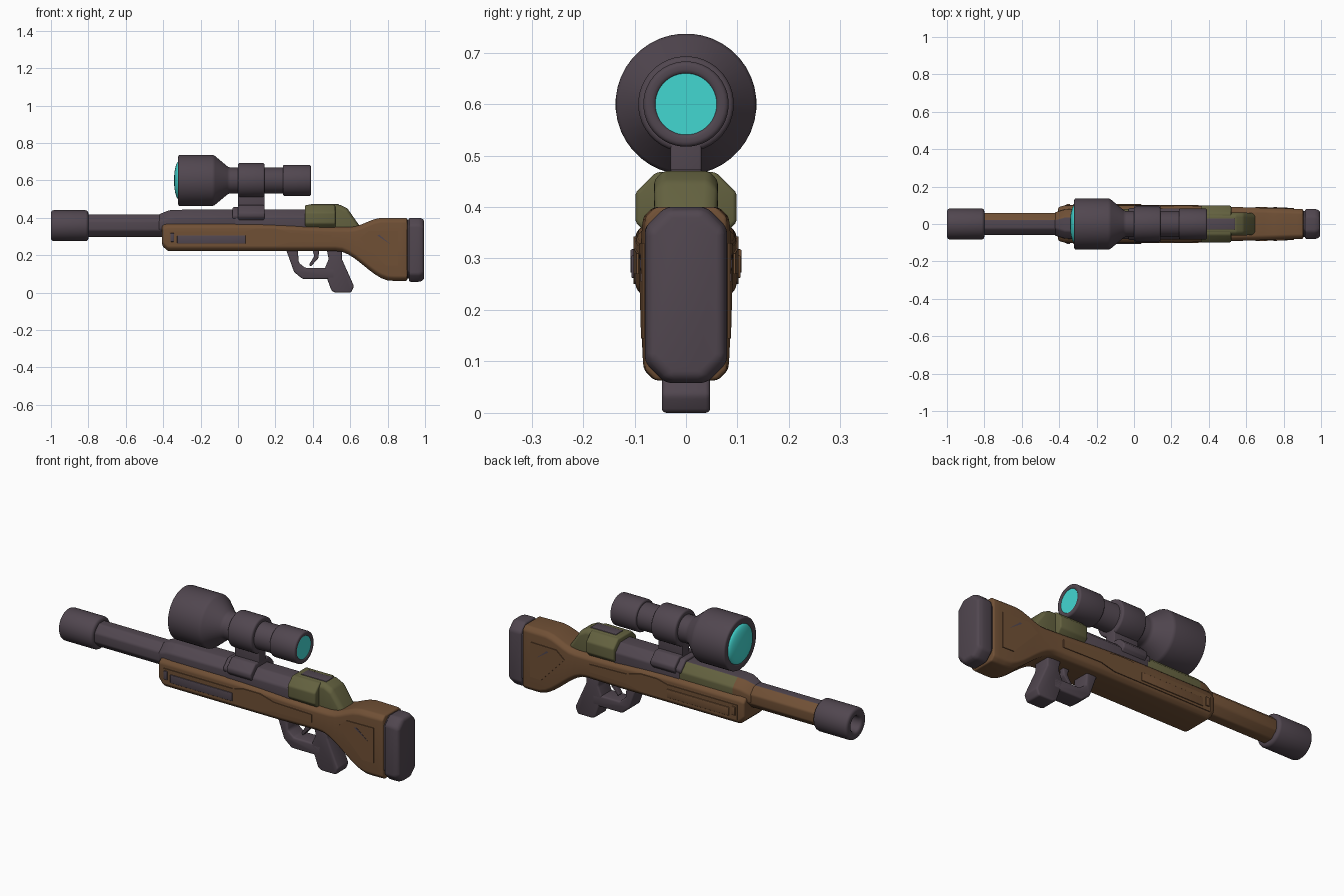
import bpy, bmesh
from math import pi, sin, cos, radians

cube = bpy.data.objects.get("Cube")
if cube:
    bpy.data.objects.remove(cube, do_unlink=True)


def material(name, red, green, blue):
    colour = (red, green, blue, 1)
    made = bpy.data.materials.new(name)
    made.use_nodes = True
    made.diffuse_color = colour
    made.node_tree.nodes["Principled BSDF"].inputs["Base Color"].default_value = colour
    return made


METAL = material("dark_metal", 0.082, 0.062, 0.079)
WOOD = material("brown_wood", 0.162, 0.08, 0.036)
GREEN = material("olive_green", 0.125, 0.12, 0.05)
GLASS = material("cyan_glass", 0.055, 0.68, 0.64)


def build(name, rings, colour, bevel):
    """Bridge rings of points, cap both ends, round hard edges and shade smooth."""
    bm = bmesh.new()
    loops = [[bm.verts.new(point) for point in ring] for ring in rings]
    for ring, following in zip(loops, loops[1:]):
        for i in range(len(ring)):
            bm.faces.new((ring[i - 1], ring[i], following[i], following[i - 1]))
    bm.faces.new(loops[0])
    bm.faces.new(loops[-1])
    bmesh.ops.recalc_face_normals(bm, faces=bm.faces)
    if bevel:
        hard = [edge for edge in bm.edges if edge.calc_face_angle(0) > radians(22)]
        bmesh.ops.bevel(bm, geom=hard, offset=bevel, segments=3, profile=0.5,
                        affect='EDGES', clamp_overlap=True)
    mesh = bpy.data.meshes.new(name)
    bm.to_mesh(mesh)
    bm.free()
    mesh.materials.append(colour)
    part = bpy.data.objects.new(name, mesh)
    bpy.context.scene.collection.objects.link(part)
    bpy.ops.object.select_all(action='DESELECT')
    part.select_set(True)
    bpy.context.view_layer.objects.active = part
    bpy.ops.object.shade_smooth_by_angle(angle=radians(35))
    return part


def loft(name, sections, colour, chamfer=0.04, bevel=0.008):
    """Chamfered box sections (x, bottom, top, half width) joined along x."""
    rings = []
    for x, bottom, top, width in sections:
        half = [(width - chamfer, top), (width, top - chamfer),
                (width, bottom + chamfer), (width - chamfer, bottom)]
        mirrored = [(-y, z) for y, z in reversed(half)]
        rings.append([(x, y, z) for y, z in half + mirrored])
    return build(name, rings, colour, bevel)


def block(name, start, end, bottom, top, width, colour, chamfer=0.04):
    return loft(name, [(x, bottom, top, width) for x in (start, end)], colour, chamfer)


def lathe(name, profile, height, colour, sides=40, bevel=0.0):
    """Profile of (x, radius) points turned around a lengthwise axis."""
    angles = [2 * pi * (i + 0.5) / sides for i in range(sides)]
    rings = [[(x, radius * cos(a), height + radius * sin(a)) for a in angles]
             for x, radius in profile]
    return build(name, rings, colour, bevel)


def prism(name, outline, inner, outer, colour, bevel=0.0):
    """Side outline of (x, z) points between two depths, each a function of x."""
    rings = [[(x, depth(x), z) for x, z in outline] for depth in (inner, outer)]
    return build(name, rings, colour, bevel)


def centred(name, outline, width, colour, bevel):
    return prism(name, outline, lambda x: -width, lambda x: width, colour, bevel)


def rectangle(start, end, bottom, top):
    return [(start, bottom), (end, bottom), (end, top), (start, top)]


def paint(part, colour, rule):
    part.data.materials.append(colour)
    for face in part.data.polygons:
        if rule(face.center, face.normal):
            face.material_index = len(part.data.materials) - 1


def ease(x, start, end, before, after):
    """Smooth step from one value to another between two positions."""
    t = min(max((x - start) / (end - start), 0), 1)
    return before + (after - before) * t * t * (3 - 2 * t)


# Wooden stock: straight forend, curved wrist, deep butt
BUTT_END = 0.905
STOCK_WIDTH = 0.098


def stock_half(x):
    return STOCK_WIDTH - max(x - 0.3, 0) * 0.03


def stock_section(x):
    bottom = ease(x, 0.53, 0.82, 0.222, 0.063)
    top = ease(x, 0.6, 0.77, 0.35, 0.4) + 0.02 * ease(x, 0, 0.6, 1, 0)
    return x, bottom, top, stock_half(x)


steps = 26
butt = [stock_section(BUTT_END * i / steps) for i in range(steps + 1)]
nose = [(-0.405, 0.25, 0.362, 0.09), (-0.375, 0.222, 0.37, STOCK_WIDTH)]
loft("stock", nose + butt, WOOD, chamfer=0.02)
block("stock_seam", 0.89, 0.93, 0.075, 0.39, 0.07, METAL)
loft("butt_pad", [(0.913, 0.058, 0.4, 0.08), (0.975, 0.058, 0.4, 0.08),
                  (0.995, 0.07, 0.39, 0.07)], METAL, bevel=0.012)

# Raised details, the same on both sides except for the rail colour
for side, label, rail in ((-1, "right", METAL), (1, "left", WOOD)):
    def detail(name, outline, lift, colour, bevel=0.0):
        prism(label + name, outline, lambda x: side * (stock_half(x) - 0.02),
              lambda x: side * (stock_half(x) + lift), colour, bevel)

    detail("_side_band", [(-0.37, 0.25), (0.2, 0.25), (0.28, 0.27), (0.5, 0.27),
                          (0.5, 0.31), (0.28, 0.32), (0.2, 0.343), (0.1, 0.343),
                          (0.04, 0.328), (-0.37, 0.328)], 0.004, WOOD)
    detail("_side_rail", rectangle(-0.325, 0.04, 0.262, 0.306), 0.008, rail, 0.003)
    detail("_rail_catch", rectangle(-0.362, -0.342, 0.272, 0.318), 0.01, rail, 0.003)
    detail("_butt_panel", [(0.65, 0.29), (0.7, 0.33), (0.855, 0.33), (0.855, 0.145),
                           (0.79, 0.145)], 0.004, WOOD)
    detail("_butt_notch", [(0.745, 0.305), (0.755, 0.31), (0.82, 0.255)], 0.0055, METAL)

# Barrel, wood covered on the far side and below
BORE_Z = 0.358
barrel = lathe("barrel", [(-0.85, 0.065), (-0.38, 0.065)], BORE_Z, METAL, sides=8, bevel=0.008)
paint(barrel, WOOD, lambda centre, normal: normal.y > 0.3 or normal.z < -0.9)
lathe("muzzle", [(-0.93, 0.04), (-1, 0.04), (-1, 0.083), (-0.8, 0.083)],
      BORE_Z, METAL, bevel=0.015)

# Receiver, with a painted far side at the front
front = loft("receiver_front", [(-0.425, 0.3, 0.418, 0.062), (-0.37, 0.3, 0.44, 0.078),
                                (-0.33, 0.3, 0.443, 0.08), (0, 0.3, 0.445, 0.08)], METAL)
paint(front, WOOD, lambda centre, normal: normal.y > 0.3 and centre.x < -0.34)
paint(front, GREEN, lambda centre, normal: normal.y > 0.3 and centre.x >= -0.34)
block("receiver_rear", -0.02, 0.37, 0.3, 0.445, 0.082, METAL)

# Green bolt cover
block("cover_shoulders", 0.357, 0.52, 0.33, 0.468, STOCK_WIDTH, GREEN)
loft("cover_core", [(0.37, 0.3, 0.47, 0.062), (0.545, 0.3, 0.47, 0.062),
                    (0.585, 0.3, 0.45, 0.062), (0.655, 0.3, 0.35, 0.056)],
     GREEN, chamfer=0.018)
centred("cover_inlay", rectangle(0.39, 0.54, 0.465, 0.473), 0.03, METAL, 0.003)

# Scope mount
MOUNT_END = 0.143
block("mount_base", 0, MOUNT_END, 0.365, 0.468, STOCK_WIDTH, METAL)
block("mount_lip", -0.03, 0.01, 0.36, 0.457, 0.085, METAL)
centred("mount_neck", rectangle(0, MOUNT_END, 0.44, 0.56), 0.03, METAL, 0.004)

# Scope
SCOPE_Z = 0.6
lathe("scope_body", [(-0.3, 0.1), (-0.32, 0.1), (-0.32, 0.137), (-0.13, 0.137),
                     (-0.05, 0.07), (0.3, 0.07)], SCOPE_Z, METAL, bevel=0.0095)
lathe("scope_eyepiece", [(0.24, 0.06), (0.24, 0.083), (0.39, 0.083), (0.39, 0.058),
                         (0.37, 0.058)], SCOPE_Z, METAL, bevel=0.009)
lathe("scope_ring", [(0, 0.093), (MOUNT_END, 0.093)], SCOPE_Z, METAL, bevel=0.01)
arc = [i * pi / 15 for i in range(8)]
lathe("front_lens", [(-0.315 - 0.027 * sin(a), 0.103 * cos(a)) for a in arc], SCOPE_Z, GLASS)
lathe("rear_lens", [(0.36, 0.06), (0.386, 0.06)], SCOPE_Z, GLASS)

# Trigger guard, grip and trigger
GRIP_WIDTH = 0.047
centred("trigger_guard", [(0.25, 0.25), (0.3, 0.11), (0.345, 0.073), (0.52, 0.073),
                          (0.52, 0.132), (0.36, 0.132), (0.325, 0.16), (0.318, 0.25)],
        GRIP_WIDTH, METAL, 0.009)
centred("grip", [(0.47, 0.25), (0.485, 0.18), (0.46, 0.12), (0.5, 0.01), (0.52, 0),
                 (0.605, 0), (0.62, 0.035), (0.555, 0.18), (0.555, 0.25)],
        GRIP_WIDTH, METAL, 0.009)
centred("trigger", [(0.395, 0.24), (0.408, 0.195), (0.38, 0.15), (0.39, 0.14),
                    (0.43, 0.185), (0.435, 0.24)], 0.015, METAL, 0.004)
